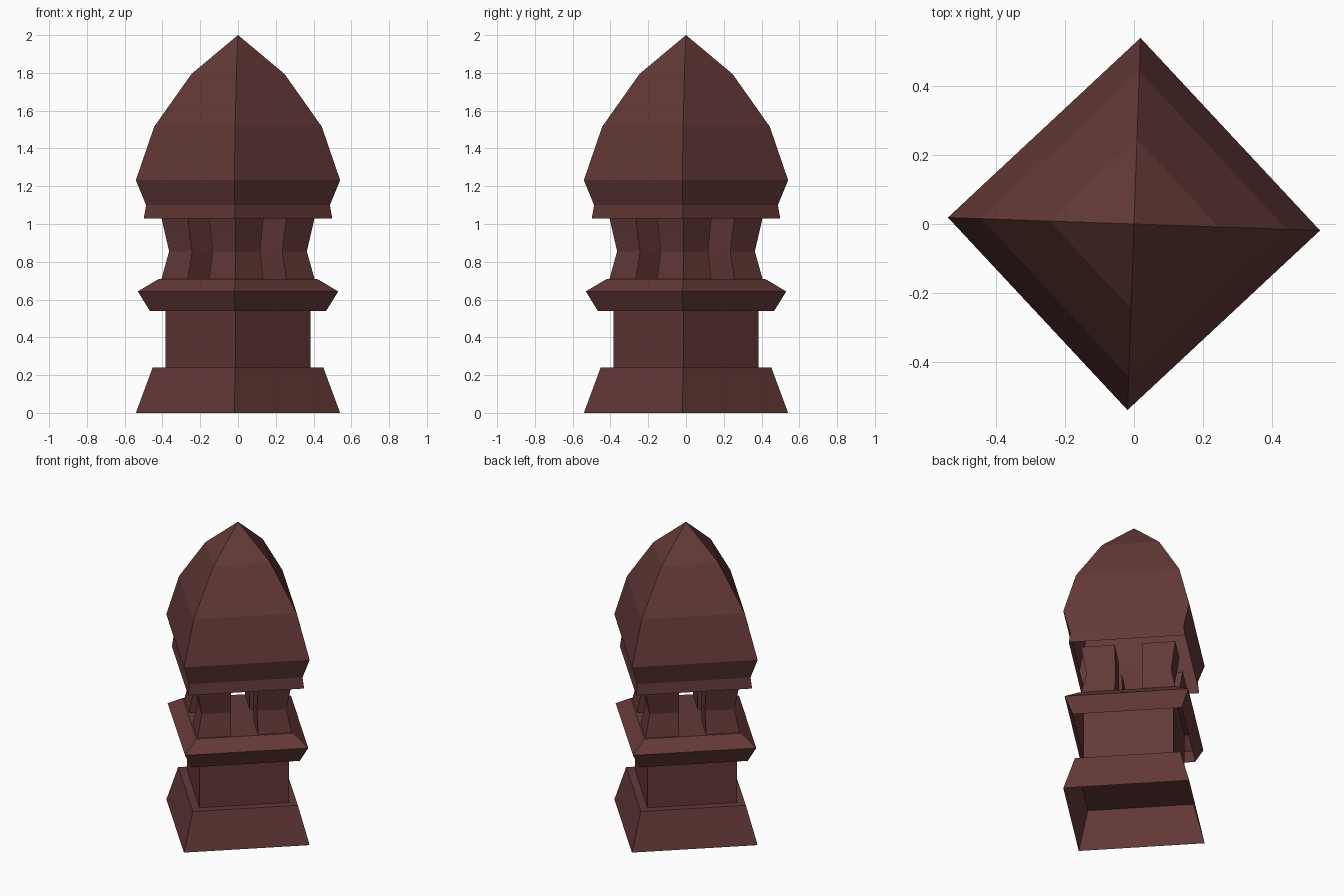
import bpy, math

if "Cube" in bpy.data.objects:
    bpy.data.objects.remove(bpy.data.objects["Cube"])

TURN = math.radians(-2)  # the square plan stands on its corner, very slightly turned

stone = bpy.data.materials.new("dark maroon stone")
stone.diffuse_color = (0.125, 0.041, 0.038, 1)
stone.use_nodes = True
stone.node_tree.nodes["Principled BSDF"].inputs["Base Color"].default_value = stone.diffuse_color


def square_tower(name, profile, centre=0.0, direction=0.0, cap_top=False):
    """Stack square rings (corner radius, height, centre distance scale); open below."""
    verts, faces = [], []
    for ring in profile:
        r, z = ring[:2]
        c = centre * (ring[2] if len(ring) > 2 else 1)
        for k in range(4):
            a = TURN + k * math.pi / 2
            verts.append((c * math.cos(direction) + r * math.cos(a),
                          c * math.sin(direction) + r * math.sin(a), z))
    for i in range(len(profile) - 1):
        for k in range(4):
            a, b = i * 4 + k, i * 4 + (k + 1) % 4
            faces.append((a, b, b + 4, a + 4))
    if profile[-1][0] == 0:  # pointed tip: join last ring to one vertex
        del verts[-3:]
        tip = len(verts) - 1
        faces = faces[:-4] + [(tip - 4 + k, tip - 4 + (k + 1) % 4, tip) for k in range(4)]
    elif cap_top:
        n = len(verts)
        faces.append((n - 4, n - 3, n - 2, n - 1))
    mesh = bpy.data.meshes.new(name)
    mesh.from_pydata(verts, [], faces)
    mesh.materials.append(stone)
    obj = bpy.data.objects.new(name, mesh)
    bpy.context.collection.objects.link(obj)
    return obj


# Base plinth, shaft and collar
square_tower("base", [(0.541, 0), (0.452, 0.24)], cap_top=True)
square_tower("shaft", [(0.385, 0.24), (0.385, 0.705)])
square_tower("collar", [(0.467, 0.54), (0.531, 0.643), (0.418, 0.71)], cap_top=True)

# Four waisted corner columns
for k in range(4):
    square_tower(f"column_{k + 1}",
                 [(0.144, 0.71), (0.126, 0.855, 0.915), (0.144, 1.03)],
                 centre=0.261, direction=TURN + k * math.pi / 2, cap_top=True)

# Pointed hollow dome
square_tower("dome", [(0.499, 1.03), (0.487, 1.10), (0.541, 1.232),
                      (0.444, 1.515), (0.246, 1.795), (0, 2.0)])
